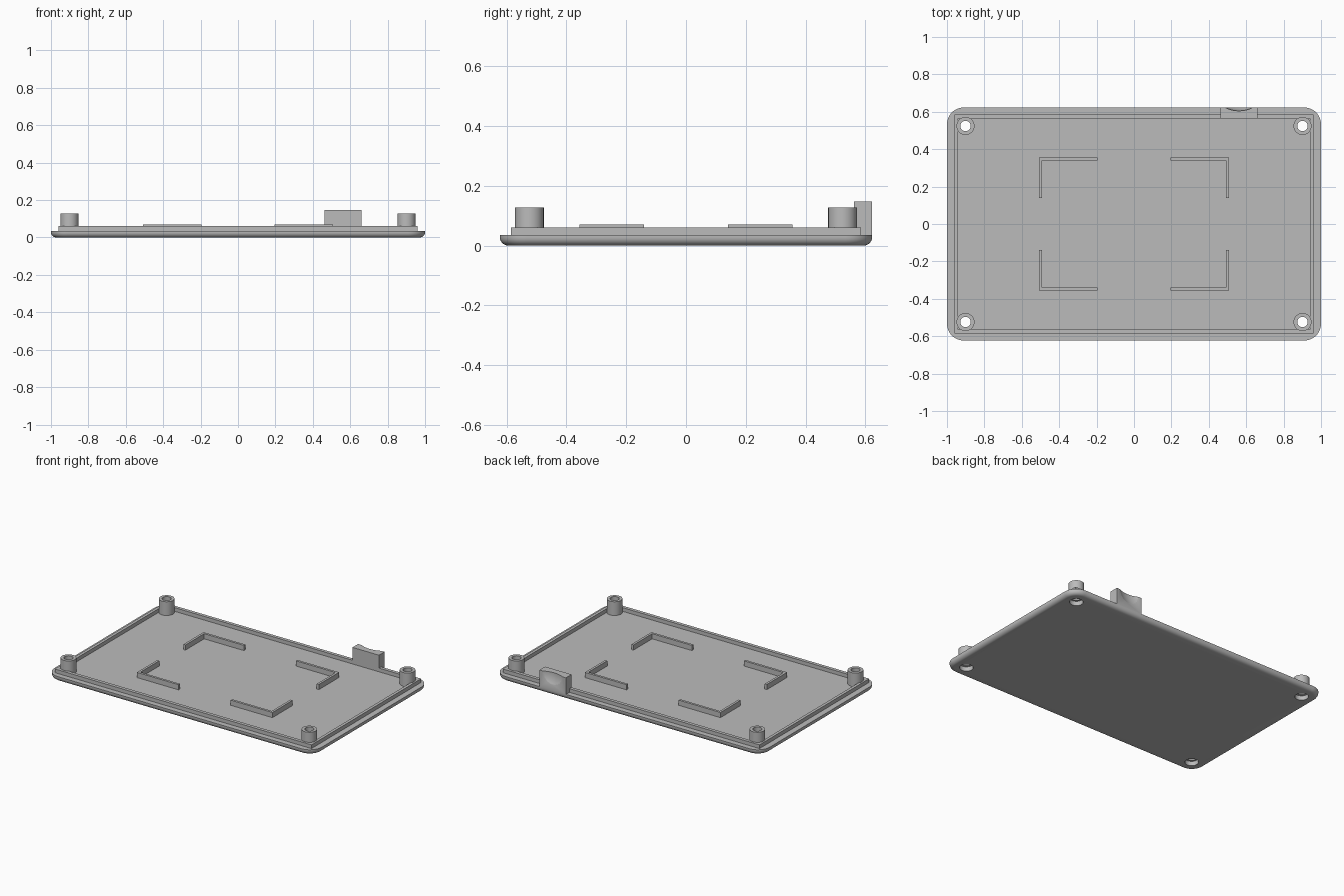
import bpy, bmesh, math

cube = bpy.data.objects.get("Cube")
if cube:
    bpy.data.objects.remove(cube, do_unlink=True)

grey = bpy.data.materials.new("plain grey")
grey.use_nodes = True
COLOUR = (0.5, 0.5, 0.5, 1)
grey.diffuse_color = COLOUR
grey.node_tree.nodes["Principled BSDF"].inputs["Base Color"].default_value = COLOUR

HX, HY, FLOOR = 1.0, 0.623, 0.035
SCREW_X, SCREW_Y, BORE = 0.901, 0.524, 0.028
CORNERS = [(sx, sy) for sx in (-1, 1) for sy in (-1, 1)]


def finish(name, bm, smooth=False):
    bmesh.ops.recalc_face_normals(bm, faces=bm.faces[:])
    mesh = bpy.data.meshes.new(name)
    bm.to_mesh(mesh)
    bm.free()
    mesh.materials.append(grey)
    obj = bpy.data.objects.new(name, mesh)
    bpy.context.collection.objects.link(obj)
    if smooth:
        shade(obj)
    return obj


def shade(obj):
    bpy.ops.object.select_all(action='DESELECT')
    obj.select_set(True)
    bpy.context.view_layer.objects.active = obj
    bpy.ops.object.shade_smooth_by_angle(angle=math.radians(35))


def prism(name, points, z0, z1):
    """Extrude a flat outline from z0 to z1."""
    bm = bmesh.new()
    face = bm.faces.new([bm.verts.new((x, y, z0)) for x, y in points])
    top = bmesh.ops.extrude_face_region(bm, geom=[face])["geom"]
    for v in top:
        if isinstance(v, bmesh.types.BMVert):
            v.co.z = z1
    return finish(name, bm)


def circle(cx, cy, r, n=48):
    return [(cx + r * math.cos(2 * math.pi * i / n),
             cy + r * math.sin(2 * math.pi * i / n)) for i in range(n)]


def rect(x0, x1, y0, y1):
    return [(x0, y0), (x1, y0), (x1, y1), (x0, y1)]


def tube(name, outer, inner, z0, z1, smooth=False):
    """Closed wall between two outlines with the same number of points."""
    bm = bmesh.new()
    rings = [[bm.verts.new((x, y, z)) for x, y in pts]
             for pts, z in ((outer, z0), (outer, z1), (inner, z1), (inner, z0))]
    n = len(outer)
    for k in range(4):
        a, b = rings[k], rings[(k + 1) % 4]
        for i in range(n):
            j = (i + 1) % n
            bm.faces.new((a[i], a[j], b[j], b[i]))
    return finish(name, bm, smooth)


def cut(obj, cutters):
    """Subtract the cutters for good and remove them."""
    for c in cutters:
        mod = obj.modifiers.new("cut", 'BOOLEAN')
        mod.operation, mod.solver, mod.object = 'DIFFERENCE', 'EXACT', c
    bpy.context.view_layer.update()
    result = bpy.data.meshes.new_from_object(
        obj.evaluated_get(bpy.context.evaluated_depsgraph_get()))
    obj.modifiers.clear()
    obj.data = result
    for c in cutters:
        bpy.data.objects.remove(c, do_unlink=True)
    shade(obj)


# Base plate: rounded corners in plan, rounded lower edge
R, SEG, FILLET, STEPS = 0.09, 10, 0.028, 6


def plate_outline(inset):
    r = R - inset
    pts = []
    for k, (sx, sy) in enumerate([(1, 1), (-1, 1), (-1, -1), (1, -1)]):
        for i in range(SEG + 1):
            a = math.pi / 2 * (k + i / SEG)
            pts.append((sx * (HX - R) + r * math.cos(a),
                        sy * (HY - R) + r * math.sin(a)))
    return pts


bm = bmesh.new()
levels = []
for i in range(STEPS + 1):
    a = math.pi / 2 * i / STEPS
    levels.append((FILLET * (1 - math.sin(a)), FILLET * (1 - math.cos(a))))
levels.append((0, FLOOR))
rings = [[bm.verts.new((x, y, z)) for x, y in plate_outline(ins)] for ins, z in levels]
for a, b in zip(rings, rings[1:]):
    for i in range(len(a)):
        j = (i + 1) % len(a)
        bm.faces.new((a[i], a[j], b[j], b[i]))
bm.faces.new(rings[0])
bm.faces.new(rings[-1])
plate = finish("base_plate", bm)

# Screw holes with wider recesses underneath
holes = []
for sx, sy in CORNERS:
    cx, cy = sx * SCREW_X, sy * SCREW_Y
    holes.append(prism("hole_cutter", circle(cx, cy, BORE), -0.1, 0.1))
    holes.append(prism("recess_cutter", circle(cx, cy, 0.042), -0.1, 0.03))
cut(plate, holes)

# Raised lip around the floor
tube("locating_lip", rect(-0.96, 0.96, -0.586, 0.586),
     rect(-0.94, 0.94, -0.563, 0.563), FLOOR - 0.002, 0.06)

# Screw posts and corner brackets
X0, X1, Y0, Y1, T = 0.195, 0.507, 0.14, 0.356, 0.016
for sx, sy in CORNERS:
    side = ("back_" if sy > 0 else "front_") + ("left" if sx > 0 else "right")
    cx, cy = sx * SCREW_X, sy * SCREW_Y
    tube("screw_post_" + side, circle(cx, cy, 0.048), circle(cx, cy, BORE),
         FLOOR - 0.002, 0.128, True)
    ell = [(X0, Y1), (X1, Y1), (X1, Y0), (X1 - T, Y0), (X1 - T, Y1 - T), (X0, Y1 - T)]
    prism("bracket_" + side, [(sx * x, sy * y) for x, y in ell], FLOOR - 0.002, 0.07)

# Tab on the back edge with a scooped outer face
tab = prism("back_tab", rect(0.462, 0.66, 0.563, HY), FLOOR - 0.002, 0.147)
bm = bmesh.new()
bmesh.ops.create_uvsphere(bm, u_segments=96, v_segments=64, radius=0.16)
bmesh.ops.translate(bm, verts=bm.verts[:], vec=(0.561, 0.765, 0.147))
cut(tab, [finish("scoop_cutter", bm)])
